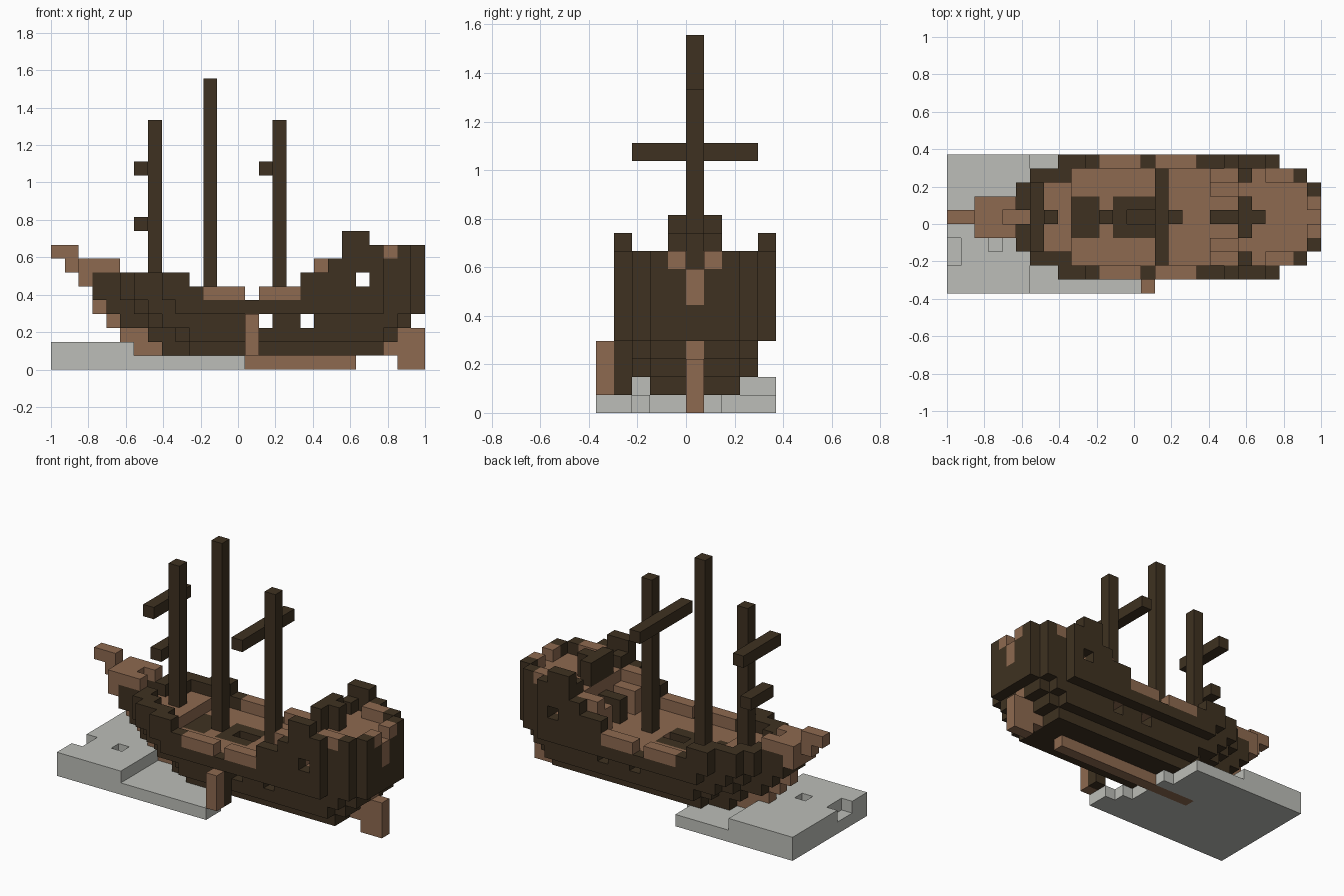
import bpy
import bmesh
from mathutils import Vector

default_cube = bpy.data.objects.get("Cube")
if default_cube:
    bpy.data.objects.remove(default_cube, do_unlink=True)

UNIT = 2 / 27
ORIGIN = Vector((-1, -5 * UNIT, 0))
MID = 5  # lateral index of the keel line


def make_material(name, colour):
    mat = bpy.data.materials.new(name)
    mat.use_nodes = True
    mat.diffuse_color = (*colour, 1)
    mat.node_tree.nodes["Principled BSDF"].inputs["Base Color"].default_value = (*colour, 1)
    return mat


MATERIALS = {
    "dark": make_material("dark timber", (0.049, 0.031, 0.015)),
    "brown": make_material("brown timber", (0.270, 0.143, 0.080)),
    "ice": make_material("pale ice", (0.505, 0.515, 0.480)),
}

cells = {}  # (i, j, k) -> (part name, colour)


def box(part, colour, i, j, k):
    """Fill an inclusive block of cells; each range is a number or a pair."""
    spans = [(r, r) if isinstance(r, int) else r for r in (i, j, k)]
    for a in range(spans[0][0], spans[0][1] + 1):
        for b in range(spans[1][0], spans[1][1] + 1):
            for c in range(spans[2][0], spans[2][1] + 1):
                if part:
                    cells[a, b, c] = (part, colour)
                else:
                    cells.pop((a, b, c), None)


def both(part, colour, i, offset, k):
    """Fill blocks mirrored about the keel line."""
    for side in (-1, 1):
        box(part, colour, i, MID + side * offset, k)


# Hull plan for each level: bow start, stern end, widest half breadth
BOW_STEPS = (1, 1, 2, 3, 3, 4)
STERN_STEPS = (2, 3, 3, 4)
LEVELS = {1: (8, 23, 2), 2: (7, 24, 3), 3: (5, 25, 3), 4: (4, 26, 4)}


def outline(k):
    start, end, widest = LEVELS.get(k, (3, 26, 4))
    plan = set()
    for i in range(start, end + 1):
        half = min(widest, BOW_STEPS[min(i - start, 5)], STERN_STEPS[min(end - i, 3)])
        plan.update((i, j) for j in range(MID - half, MID + half + 1))
    return plan


def is_rim(plan, i, j, corners=True):
    steps = [(a, b) for a in (-1, 0, 1) for b in (-1, 0, 1) if corners or a * b == 0]
    return any((i + a, j + b) not in plan for a, b in steps)


# Ice floe: low sheet with a ragged end, thicker slab under the bow
for j, length in enumerate((14, 14, 13, 12, 12, 12, 12, 11, 11, 11)):
    box("ice_floe", "ice", (0, length - 1), j, 0)
box("ice_floe", "ice", (0, 5), (0, 9), 1)
box(None, None, 0, (2, 3), 1)
box(None, None, 3, 3, 1)

# Lower hull
for k in (1, 2, 3):
    for i, j in outline(k):
        box("lower_hull", "dark", i, j, k)

# Main deck ringed by planking
plan = outline(4)
for i, j in plan:
    if is_rim(plan, i, j, False):
        box("upper_hull", "dark", i, j, 4)
    else:
        box("main_deck", "brown", i, j, 4)

# Bulwarks, foredeck and stern castle
for k in (5, 6, 7, 8):
    plan = outline(k)
    for i, j in plan:
        rim = is_rim(plan, i, j, k < 7)
        fore = k == 5 and i <= 10 or k == 6 and i <= 9
        aft = i >= {5: 18, 6: 18, 7: 20, 8: 21}[k]
        if rim and (fore or aft):
            box("upper_hull", "dark", i, j, k)
        elif rim and k == 5 and i != 14:
            box("bulwark", "brown", i, j, k)
        elif k == 5 and i <= 8:
            box("foredeck", "brown", i, j, k)
        elif not rim and i >= 21 and k < 8:
            box("poop_deck", "brown", i, j, k)

# Stairs and trim on the stern castle
both("stairs", "brown", (19, 20), 3, (5, 7))
both("stairs", "brown", (19, 20), 2, (5, 6))
box("companionway", "dark", (19, 20), MID, (5, 6))
both("stern_trim", "brown", (23, 24), 3, 8)
both("stern_trim", "brown", 26, 1, 8)
box("stern_trim", "brown", 26, MID, (6, 7))
box(None, None, 26, MID, 8)
both("rail_posts", "dark", 21, 3, 8)
box("helm", "dark", 21, (4, 6), (8, 9))
box("helm", "dark", 22, MID, (8, 9))
both("upper_hull", "dark", (21, 22), 4, 9)

# Hatches, with an open hold in the larger one
box("fore_hatch", "dark", (9, 10), (4, 6), 4)
box("main_hatch", "dark", (12, 14), (4, 6), 4)
box(None, None, (13, 14), MID, (3, 4))

# Ports cut right through
for i, k in ((15, 3), (18, 3), (22, 6)):
    box(None, None, i, (0, 9), k)

# Keel, stem and rudder
box("keel", "brown", (8, 21), MID, 0)
for i, k in (((6, 7), 1), ((5, 6), 2), (4, 3), (3, 4)):
    box("stem", "brown", i, MID, k)
box("rudder", "brown", (25, 26), MID, (0, 2))
box("rudder", "brown", 25, MID, 3)
box("rudder", "brown", 24, MID, (1, 2))

# Bowsprit
box("bowsprit", "brown", 2, (4, 6), 6)
box("bowsprit", "brown", (2, 4), (4, 6), 7)
box(None, None, 4, MID, 7)
box("bowsprit", "brown", 1, MID, 7)
box("bowsprit", "brown", (0, 1), MID, 8)

# Boarding plank at the side
box("boarding_plank", "brown", 14, 0, (1, 3))
box("plank_post", "dark", 14, 1, (1, 3))

# Masts and yards
for name, i, top in (("fore_mast", 7, 17), ("main_mast", 11, 20), ("mizzen_mast", 16, 17)):
    box(name, "dark", i, MID, (4, top))
for name, i, half, k in (("fore_upper_yard", 6, 2, 14), ("fore_lower_yard", 6, 1, 10),
                         ("mizzen_yard", 15, 3, 14)):
    box(name, "dark", i, (MID - half, MID + half), k)


def build_part(part):
    """Skin the outer faces of one part, then merge coplanar squares."""
    bm = bmesh.new()
    colour = None
    for cell, (owner, tint) in cells.items():
        if owner != part:
            continue
        colour = tint
        centre = Vector(cell) + Vector((0.5, 0.5, 0.5))
        for axis in range(3):
            for sign in (-1, 1):
                normal = Vector((0, 0, 0))
                normal[axis] = sign
                if tuple(int(c + n) for c, n in zip(cell, normal)) in cells:
                    continue
                u = Vector((0, 0, 0))
                u[(axis + 1) % 3] = 0.5
                v = normal.cross(u)
                mid = centre + normal * 0.5
                corners = (mid - u - v, mid + u - v, mid + u + v, mid - u + v)
                bm.faces.new([bm.verts.new(ORIGIN + c * UNIT) for c in corners])
    if not bm.faces:
        bm.free()
        return
    bmesh.ops.remove_doubles(bm, verts=bm.verts, dist=UNIT / 100)
    bmesh.ops.dissolve_limit(bm, angle_limit=0.01, verts=bm.verts, edges=bm.edges)
    mesh = bpy.data.meshes.new(part)
    bm.to_mesh(mesh)
    bm.free()
    mesh.materials.append(MATERIALS[colour])
    bpy.context.collection.objects.link(bpy.data.objects.new(part, mesh))


for part in sorted({owner for owner, _ in cells.values()}):
    build_part(part)
